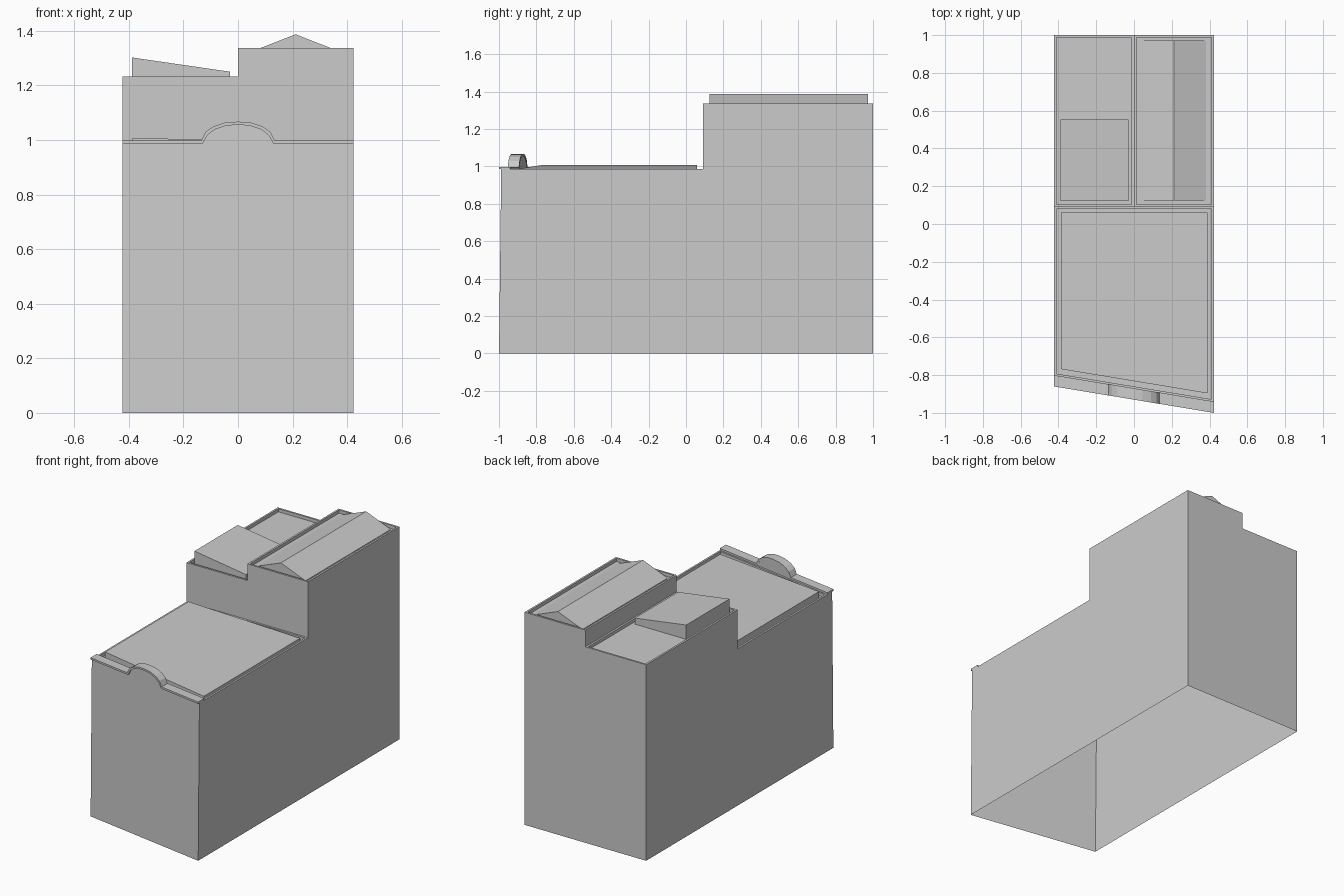
import bpy, bmesh

if "Cube" in bpy.data.objects:
    bpy.data.objects.remove(bpy.data.objects["Cube"])

W = 0.423     # half width
TOP = 0.986   # low roof height
STEP = 0.092  # y where the taller blocks begin
BACK = 1.0
T = 0.012     # parapet thickness


def front(x, off=0.0):
    """y of the slanted street front at a given x"""
    return -0.93 - 0.165 * x + off


def loft(name, rings, closed=True, top=True, skip=()):
    """Stack equal-length vertex rings; skip holds (level, side) faces left open"""
    bm = bmesh.new()
    loops = [[bm.verts.new(p) for p in ring] for ring in rings]
    n = len(loops[0])
    for level, (a, b) in enumerate(zip(loops, loops[1:])):
        for i in range(n):
            if (level, i) not in skip:
                j = (i + 1) % n
                bm.faces.new((a[i], a[j], b[j], b[i]))
    if top:
        bm.faces.new(loops[-1])
    if closed:
        bm.faces.new(loops[0][::-1])
        bmesh.ops.recalc_face_normals(bm, faces=bm.faces)
    mesh = bpy.data.meshes.new(name)
    bm.to_mesh(mesh)
    bm.free()
    obj = bpy.data.objects.new(name, mesh)
    bpy.context.collection.objects.link(obj)
    return obj


def rect(x0, x1, y0, y1, z):
    return [(x0, y0, z), (x1, y0, z), (x1, y1, z), (x0, y1, z)]


def slant(x0, x1, off, y1, z):
    """Rectangle whose front edge follows the street line"""
    return [(x0, front(x0, off), z), (x1, front(x1, off), z), (x1, y1, z), (x0, y1, z)]


def facade_slab(name, profile, off0, off1):
    """xz profile extruded parallel to the street front"""
    return loft(name, [[(x, front(x, o), z) for x, z in profile] for o in (off0, off1)])


def block(name, x0, x1, levels, skip, depth=0.02):
    """Hollow upper walls with a thin parapet around a sunken roof"""
    z = levels[-1]
    inner = (x0 + T, x1 - T, STEP + T, BACK - T)
    rings = [rect(x0, x1, STEP, BACK, h) for h in levels]
    rings += [rect(*inner, z), rect(*inner, z - depth)]
    loft(name, rings, closed=False, skip=skip)


def mirrored(half):
    return half + [(-x, z) for x, z in half[-2::-1]]


# Hollow lower walls, open underneath, with slightly leaning facade
loft("lower_walls", [slant(-W, W, 0, BACK, 0), slant(-W, W, 0.012, BACK, TOP)],
     closed=False, top=False)

# Low roof sunken behind its parapet
inner = (-W + T, W - T, 0.07, STEP - T)
loft("front_roof", [slant(-W, W, 0.012, STEP, TOP), slant(*inner, TOP),
                    slant(*inner, TOP - 0.02)], closed=False)

# Gently sloped roof panel
base = slant(-0.387, 0.39, 0.098, 0.06, TOP - 0.02)
loft("front_roof_panel", [base, [(x, y, 1.008 if x < 0 else 0.986) for x, y, z in base]])

# Coping with a raised arch, and the arched wall below it
upper = mirrored([(-W, 0.998), (-0.135, 0.998), (-0.119, 1.029), (-0.089, 1.05),
                  (-0.046, 1.064), (0, 1.067)])
lower = mirrored([(-W, TOP), (-0.13, TOP), (-0.112, 1.018), (-0.083, 1.039),
                  (-0.043, 1.052), (0, 1.056)])
facade_slab("front_coping", upper + lower[::-1], 0, 0.06)
facade_slab("arch_wall", lower[1:-1], 0.012, 0.058)

# Taller rear blocks, open to each other inside
LEFT_TOP = 1.232
block("rear_left_block", -W, 0, [TOP, LEFT_TOP], {(0, 1)})
block("rear_right_block", 0, W, [TOP, LEFT_TOP, 1.337], {(0, 3)})

# Shed-roofed box on the left block
base = rect(-0.388, -0.03, 0.122, 0.552, LEFT_TOP - 0.02)
loft("shed_roof", [base, [(x, y, 1.302 if x < -0.2 else 1.25) for x, y, z in base]])

# Gable roof on the right block
gable = [(0.04, 1.317), (0.382, 1.317), (0.382, 1.32), (0.211, 1.387), (0.04, 1.32)]
loft("gable_roof", [[(x, y, z) for x, z in gable] for y in (0.125, 0.972)])
